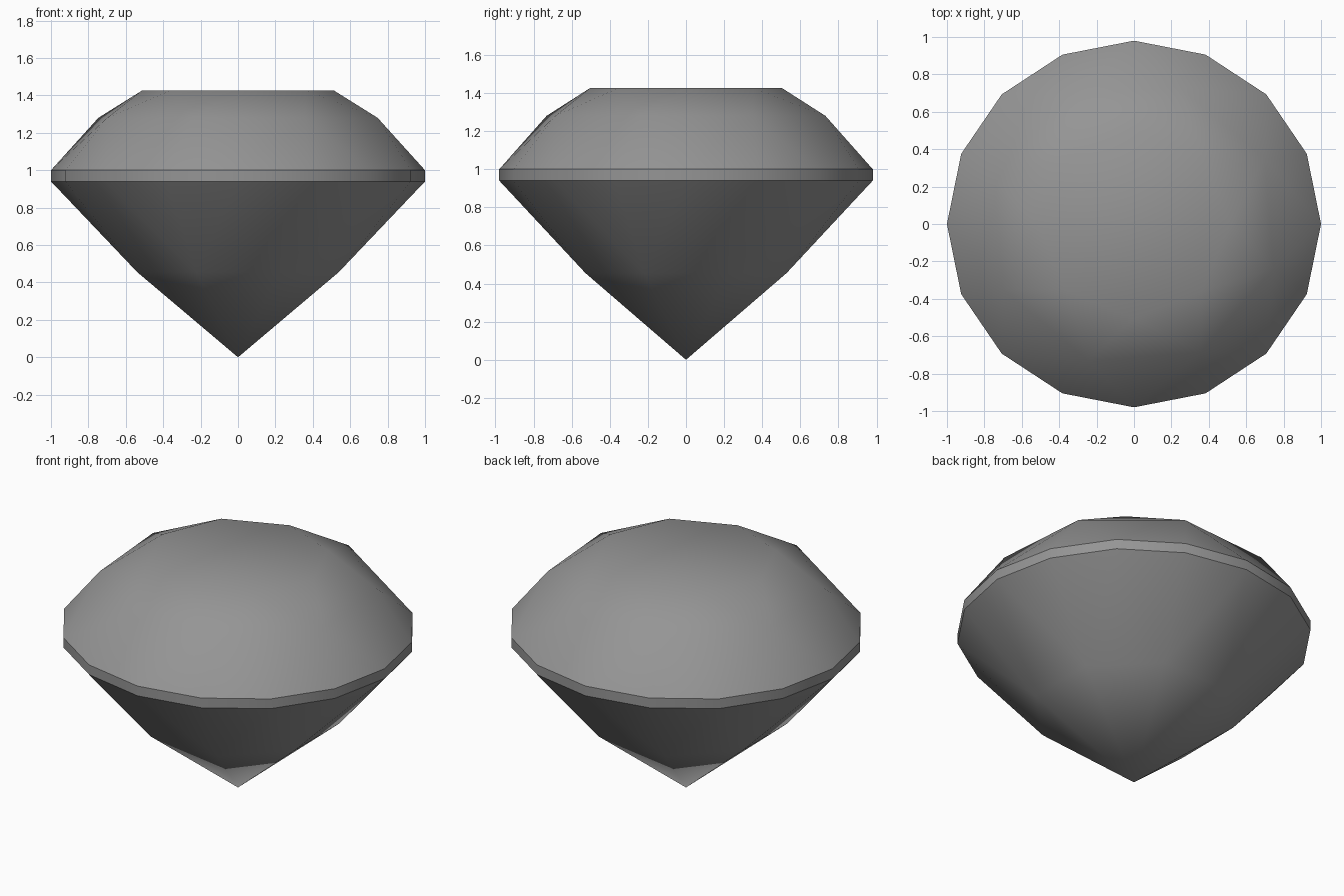
import bpy, bmesh
from math import cos, sin, radians

cube = bpy.data.objects.get("Cube")
if cube:
    bpy.data.objects.remove(cube, do_unlink=True)

# Single stone colour
grey = bpy.data.materials.new("stone grey")
grey.use_nodes = True
colour = (0.3, 0.3, 0.3, 1)
grey.diffuse_color = colour
grey.node_tree.nodes["Principled BSDF"].inputs["Base Color"].default_value = colour

bm = bmesh.new()


def ring(count, radius, z, turn=0):
    """Ring of points, slightly narrower front to back."""
    angles = [radians(turn + 360 * i / count) for i in range(count)]
    return [bm.verts.new((radius * cos(a), 0.98 * radius * sin(a), z)) for a in angles]


table = ring(8, 0.515, 1.425)
crown = ring(8, 0.785, 1.28, 27)
girdle_top = ring(16, 1, 1.0)
girdle_low = ring(16, 1, 0.94)
pavilion = ring(8, 0.583, 0.455, 22.5)
tip = bm.verts.new((0, 0, 0))

# Flat table on top
bm.faces.new(table)


def girdle_fans(points, girdle, i):
    """Two facets from a point to the girdle, and one linking it to the next point."""
    a, b, c = (girdle[(2 * i + k) % 16] for k in range(3))
    p, q = points[i], points[(i + 1) % 8]
    for face in ((p, a, b), (p, b, c), (p, c, q)):
        bm.faces.new(face)


for i in range(8):
    j = (i + 1) % 8
    # Crown: star facets, kite tops and girdle facets
    bm.faces.new((table[i], crown[i], table[j]))
    bm.faces.new((table[j], crown[i], crown[j]))
    girdle_fans(crown, girdle_top, i)
    # Pavilion: girdle facets and the point
    girdle_fans(pavilion, girdle_low, i)
    bm.faces.new((pavilion[i], pavilion[j], tip))

# Girdle band
for i in range(16):
    j = (i + 1) % 16
    bm.faces.new((girdle_top[i], girdle_low[i], girdle_low[j], girdle_top[j]))

bmesh.ops.recalc_face_normals(bm, faces=bm.faces[:])
mesh = bpy.data.meshes.new("cut_gem")
bm.to_mesh(mesh)
bm.free()
mesh.materials.append(grey)
gem = bpy.data.objects.new("cut_gem", mesh)
bpy.context.collection.objects.link(gem)

# Soft shading across the shallow facet edges
bpy.context.view_layer.objects.active = gem
gem.select_set(True)
bpy.ops.object.shade_smooth_by_angle(angle=radians(30))
